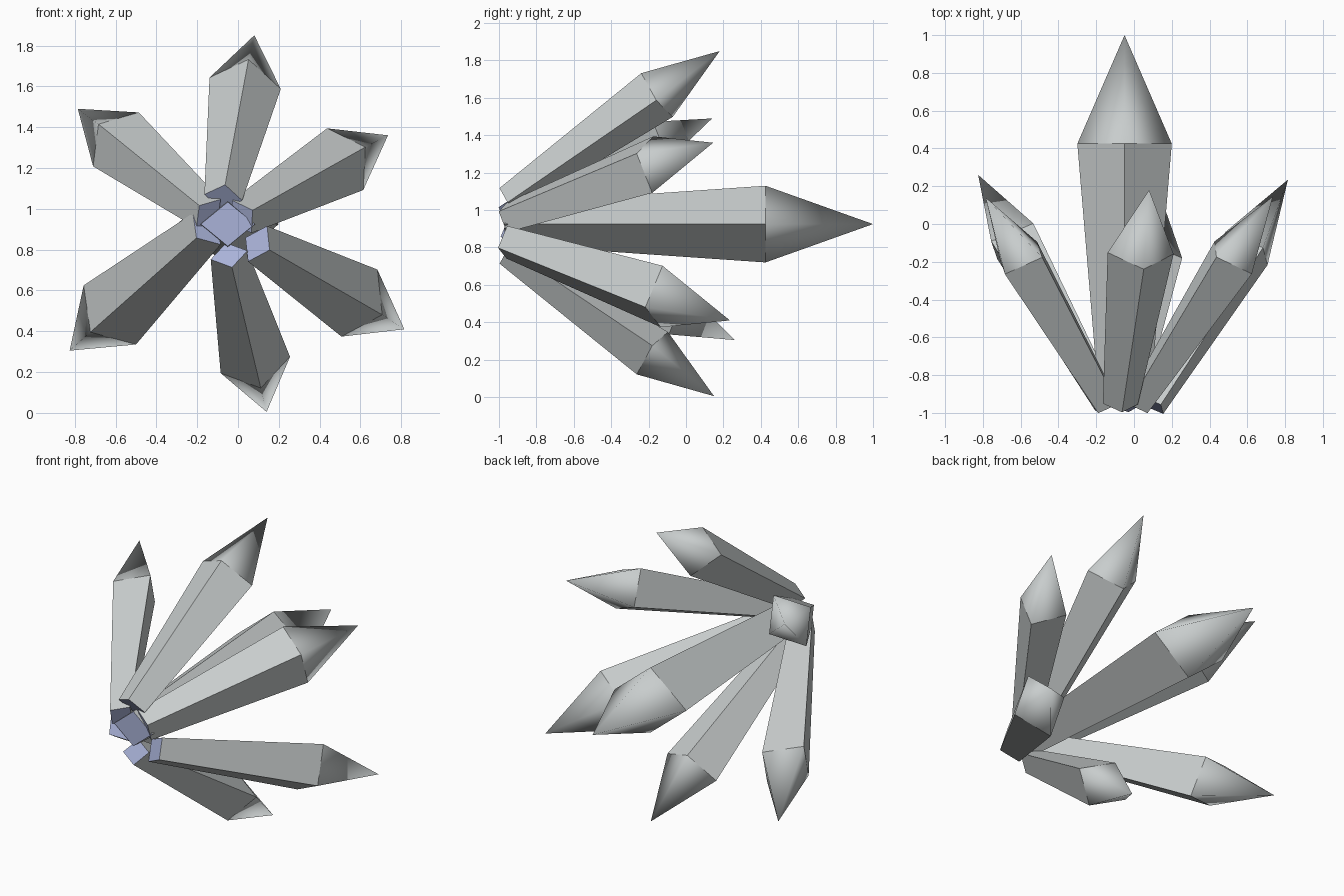
import bpy
import bmesh
from mathutils import Vector

cube = bpy.data.objects.get("Cube")
if cube:
    bpy.data.objects.remove(cube, do_unlink=True)


def make_material(name, rgb):
    mat = bpy.data.materials.new(name)
    mat.use_nodes = True
    mat.diffuse_color = (*rgb, 1)
    bsdf = next(n for n in mat.node_tree.nodes if n.type == 'BSDF_PRINCIPLED')
    bsdf.inputs["Base Color"].default_value = (*rgb, 1)
    return mat


GREY = make_material("pale_grey", (0.58, 0.61, 0.61))
BLUE = make_material("soft_blue", (0.40, 0.45, 0.69))

FLATTEN = 0.82   # minor / major radius of the diamond section
TAPER = 0.53     # base size / shoulder size


def crystal(name, tip, shoulder, major, length):
    """Four-sided tapered shaft with a smooth pointed tip and a coloured base cap."""
    tip, shoulder, major = Vector(tip), Vector(shoulder), Vector(major)
    axis = (tip - shoulder).normalized()
    radius = major.length
    u = (major - axis * major.dot(axis)).normalized() * radius
    v = axis.cross(u).normalized() * radius * FLATTEN
    base = shoulder - axis * length

    bm = bmesh.new()
    section = (u, v, -u, -v)
    low = [bm.verts.new(base + d * TAPER) for d in section]
    high = [bm.verts.new(shoulder + d) for d in section]
    point = bm.verts.new(tip)
    cap = bm.faces.new(low[::-1])
    cap.material_index = 1
    for i in range(4):
        j = (i + 1) % 4
        bm.faces.new((low[i], low[j], high[j], high[i]))
        bm.faces.new((high[i], high[j], point)).smooth = True
    # Keep the shoulder crisp between the flat shaft and the smooth tip
    for i in range(4):
        bm.edges.get((high[i], high[(i + 1) % 4])).smooth = False
    bmesh.ops.recalc_face_normals(bm, faces=bm.faces)

    mesh = bpy.data.meshes.new(name)
    bm.to_mesh(mesh)
    bm.free()
    mesh.materials.append(GREY)
    mesh.materials.append(BLUE)
    bpy.context.collection.objects.link(bpy.data.objects.new(name, mesh))


# Large central crystal
crystal("center_crystal", (-0.05, 1, 0.925), (-0.05, 0.425, 0.925), (0.25, 0, 0), 1.395)

# Six smaller crystals fanned around it: tip, shoulder centre, major radius, shaft length
crystal("top_crystal", (0.08, 0.18, 1.85), (0.035, -0.155, 1.615), (0.175, 0, -0.025), 0.98)
crystal("upper_left_crystal", (0.735, 0.145, 1.36), (0.525, -0.178, 1.243), (-0.085, 0.008, 0.153), 0.97)
crystal("upper_right_crystal", (-0.785, 0.14, 1.49), (-0.598, -0.18, 1.34), (0.108, 0.01, 0.135), 0.97)
crystal("bottom_crystal", (0.14, 0.15, 0.005), (0.085, -0.18, 0.235), (0.17, 0, 0.04), 0.95)
crystal("lower_left_crystal", (0.815, 0.235, 0.41), (0.595, -0.13, 0.538), (0.09, 0.008, 0.163), 1.01)
crystal("lower_right_crystal", (-0.825, 0.26, 0.305), (-0.628, -0.092, 0.48), (-0.128, 0, 0.145), 1.06)
